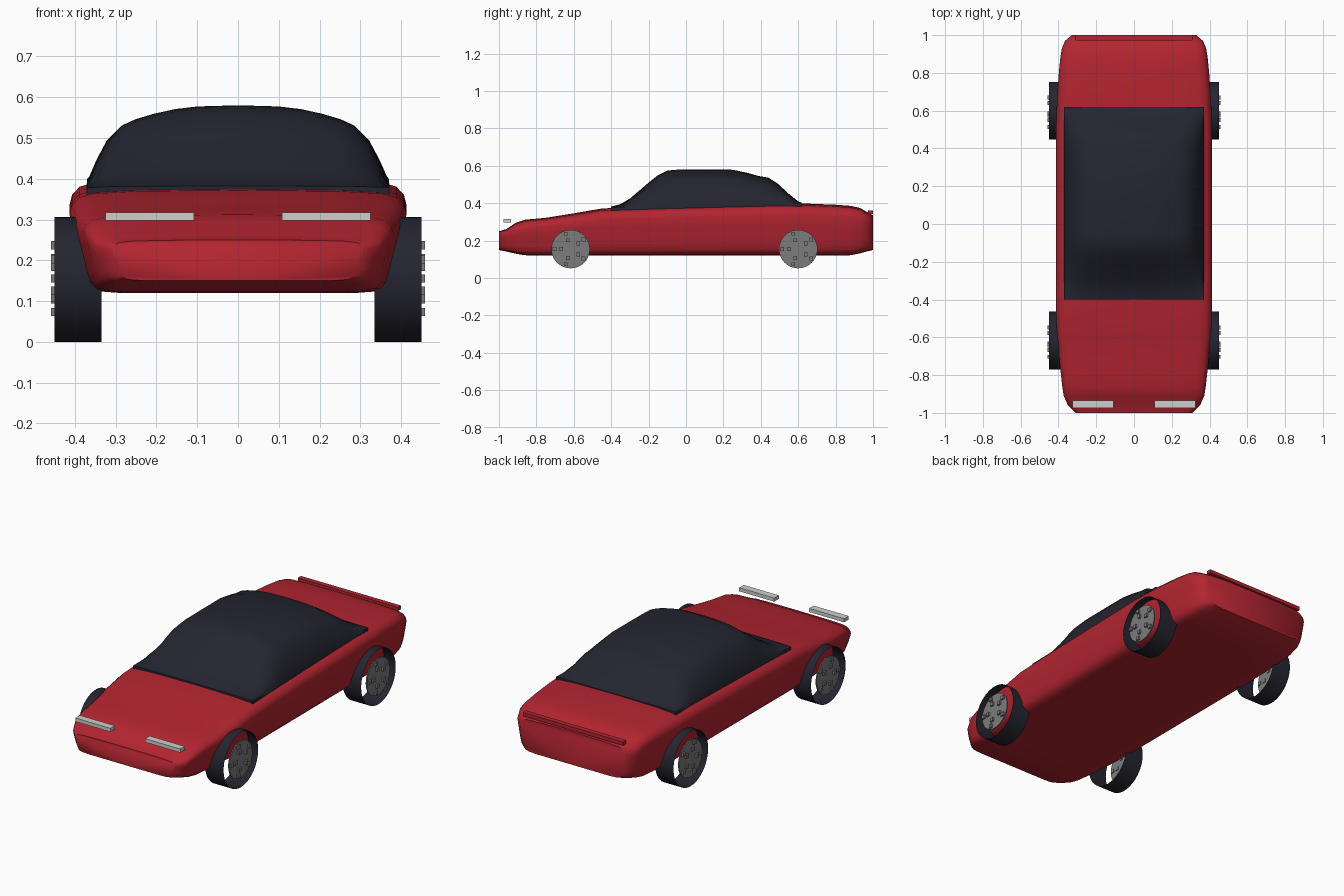
import bpy, bmesh, math
from mathutils import Matrix

cube = bpy.data.objects.get("Cube")
if cube:
    bpy.data.objects.remove(cube, do_unlink=True)


def material(name, rgb):
    m = bpy.data.materials.new(name)
    m.use_nodes = True
    m.diffuse_color = (*rgb, 1)
    m.node_tree.nodes["Principled BSDF"].inputs["Base Color"].default_value = (*rgb, 1)
    return m


RED = material("red_paint", (0.45, 0.018, 0.03))
DARK = material("dark_glass_and_rubber", (0.018, 0.018, 0.03))
GREY = material("hub_grey", (0.2, 0.2, 0.2))
LIGHT = material("lamp_grey", (0.62, 0.62, 0.6))


def finish(name, bm, mat, smooth=35, recalc=True):
    if recalc:
        bmesh.ops.recalc_face_normals(bm, faces=bm.faces)
    mesh = bpy.data.meshes.new(name)
    bm.to_mesh(mesh)
    bm.free()
    mesh.materials.append(mat)
    obj = bpy.data.objects.new(name, mesh)
    bpy.context.collection.objects.link(obj)
    if smooth:
        bpy.ops.object.select_all(action='DESELECT')
        obj.select_set(True)
        bpy.context.view_layer.objects.active = obj
        bpy.ops.object.shade_smooth_by_angle(angle=math.radians(smooth))
    return obj


def loft(name, rings, mat, smooth):
    """Bridge closed rings of points and cap both ends."""
    bm = bmesh.new()
    loops = [[bm.verts.new(p) for p in ring] for ring in rings]
    n = len(loops[0])
    for a, b in zip(loops, loops[1:]):
        for i in range(n):
            j = (i + 1) % n
            bm.faces.new((a[i], a[j], b[j], b[i]))
    bm.faces.new(loops[0])
    bm.faces.new(loops[-1])
    return finish(name, bm, mat, smooth)


def box(name, lo, hi, mat):
    bm = bmesh.new()
    bmesh.ops.create_cube(bm, size=1)
    for v in bm.verts:
        v.co = [(a + b) / 2 + c * (b - a) for a, b, c in zip(lo, hi, v.co)]
    return finish(name, bm, mat, 0)


def mirrored(half):
    """Complete a half section given from x = 0 to x = 0."""
    return half + [(-x, z) for x, z in reversed(half[1:-1])]


# Body shell: one rounded section scaled along the car
section = mirrored([(0, 0), (0.7, 0), (0.82, 0.015), (0.89, 0.05), (0.925, 0.12),
                    (0.95, 0.28), (0.985, 0.6), (1, 0.77), (0.985, 0.86),
                    (0.94, 0.93), (0.86, 0.965), (0.6, 0.99), (0, 1)])
# y, half width, bottom, top
stations = [(-1, 0.31, 0.15, 0.25), (-0.96, 0.35, 0.142, 0.262),
            (-0.91, 0.372, 0.13, 0.295), (-0.86, 0.38, 0.122, 0.312),
            (-0.75, 0.392, 0.12, 0.322), (-0.6, 0.407, 0.12, 0.346),
            (-0.45, 0.413, 0.12, 0.372), (-0.25, 0.413, 0.12, 0.38),
            (0.1, 0.413, 0.12, 0.39), (0.5, 0.413, 0.12, 0.4),
            (0.65, 0.408, 0.12, 0.398), (0.8, 0.398, 0.12, 0.392),
            (0.88, 0.39, 0.122, 0.386), (0.93, 0.382, 0.132, 0.375),
            (0.97, 0.365, 0.143, 0.352), (1, 0.33, 0.15, 0.335)]
loft("body_shell", [[(w * x, y, b + (t - b) * z) for x, z in section]
                    for y, w, b, t in stations], RED, 50)

# Cabin: dark domed canopy over a rectangular base
dome = [(0, 1), (0.27, 0.985), (0.42, 0.95), (0.56, 0.89), (0.68, 0.82), (0.77, 0.74),
        (0.87, 0.54), (0.94, 0.28), (1, 0)]
ridge = [(-0.4, 0.382), (-0.35, 0.395), (-0.3, 0.425), (-0.2, 0.51), (-0.15, 0.55),
         (-0.1, 0.574), (-0.06, 0.579), (0.1, 0.58), (0.25, 0.579), (0.33, 0.562),
         (0.39, 0.545), (0.44, 0.537), (0.49, 0.505), (0.55, 0.45), (0.6, 0.41), (0.62, 0.402)]
rings = []
for y, top in ridge:
    base = 0.378 + 0.022 * (y + 0.4)
    half = [(0.37 * x, base + (top - base) * z) for x, z in dome]
    half += [(0.372, base - 0.03), (0, base - 0.03)]
    rings.append([(x, y, z) for x, z in mirrored(half)])
loft("cabin", rings, DARK, 45)

# Rear strip and headlights
box("rear_strip", (-0.31, 0.972, 0.342), (0.31, 1, 0.362), RED)
for side, s in (("left", 1), ("right", -1)):
    x0, x1 = sorted((s * 0.108, s * 0.325))
    box(side + "_headlight", (x0, -0.975, 0.297), (x1, -0.935, 0.317), LIGHT)

# Wheels: open tyre band, flat hub disc and two rings of studs
for side, s in (("left", 1), ("right", -1)):
    for end, y in (("front", -0.617), ("rear", 0.6)):
        name = f"{side}_{end}_"
        turn = Matrix.Rotation(math.pi / 2, 4, 'Y')
        bm = bmesh.new()
        bmesh.ops.create_cone(bm, cap_ends=False, segments=48, radius1=0.153,
                              radius2=0.153, depth=0.115,
                              matrix=Matrix.Translation((s * 0.3925, y, 0.153)) @ turn)
        finish(name + "tyre", bm, DARK)

        bm = bmesh.new()
        bmesh.ops.create_cone(bm, cap_ends=True, segments=40, radius1=0.103,
                              radius2=0.103, depth=0.006,
                              matrix=Matrix.Translation((s * 0.446, y, 0.155)) @ turn)
        finish(name + "hub", bm, GREY)

        bm = bmesh.new()
        for r in (0.05, 0.086):
            for k in range(5):
                a = math.radians(36 + 72 * k)
                spot = (s * 0.449, y + r * math.cos(a), 0.155 + r * math.sin(a))
                bmesh.ops.create_cube(bm, size=0.02, matrix=Matrix.Translation(spot))
        finish(name + "hub_studs", bm, GREY, 0)
